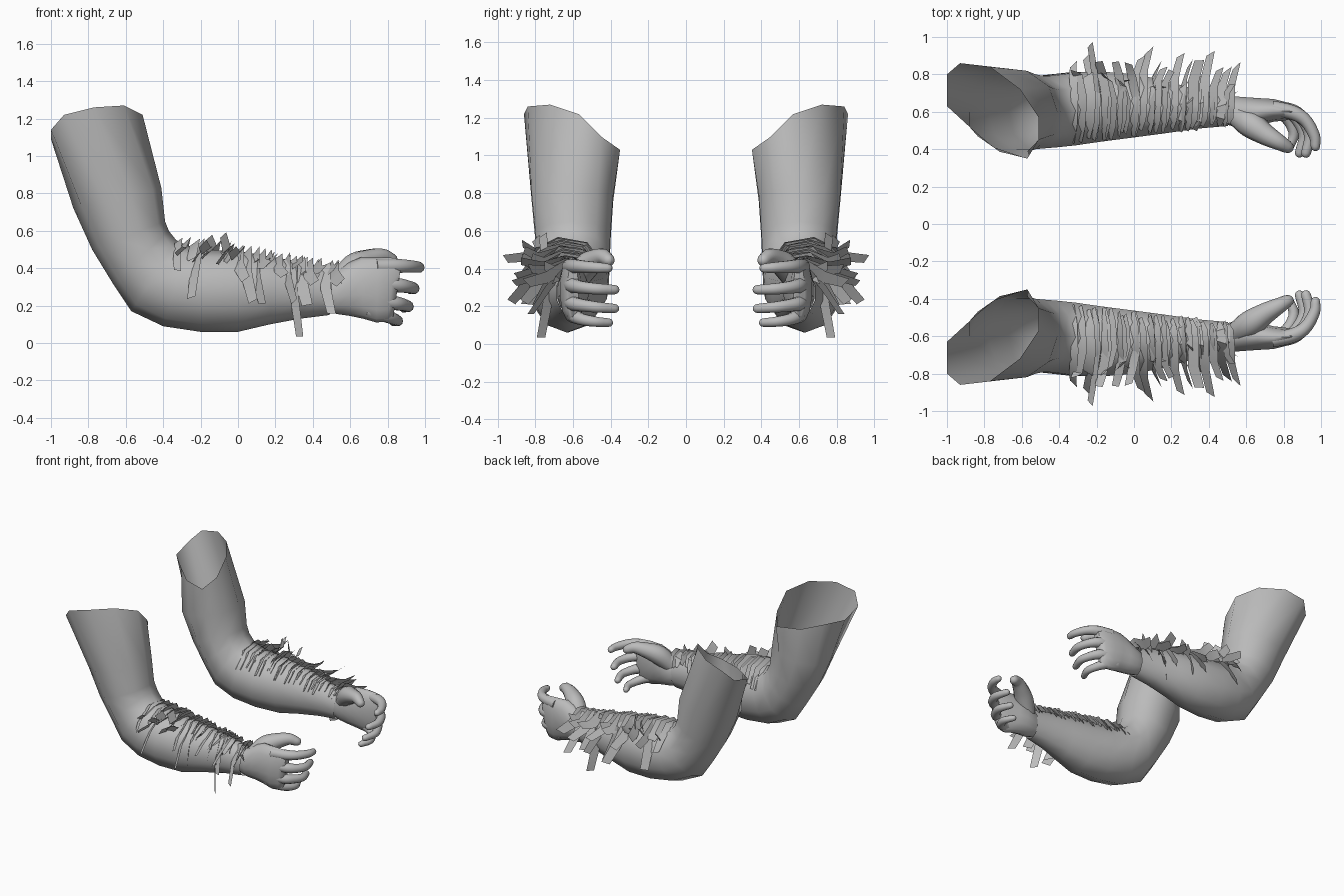
import bpy, bmesh, math, random
from mathutils import Vector

if "Cube" in bpy.data.objects:
    bpy.data.objects.remove(bpy.data.objects["Cube"])

random.seed(4)
grey = bpy.data.materials.new("grey")
grey.diffuse_color = (0.5, 0.5, 0.5, 1)
grey.use_nodes = True
grey.node_tree.nodes["Principled BSDF"].inputs["Base Color"].default_value = grey.diffuse_color


def finish(name, bm, angle=50, recalc=True):
    """Turn a bmesh into a smooth object mirrored to the other side."""
    if recalc:
        bmesh.ops.recalc_face_normals(bm, faces=bm.faces)
    mesh = bpy.data.meshes.new(name)
    bm.to_mesh(mesh)
    bm.free()
    mesh.materials.append(grey)
    ob = bpy.data.objects.new(name, mesh)
    bpy.context.collection.objects.link(ob)
    bpy.ops.object.select_all(action='DESELECT')
    ob.select_set(True)
    bpy.context.view_layer.objects.active = ob
    bpy.ops.object.shade_smooth_by_angle(angle=math.radians(angle))
    mod = ob.modifiers.new("other_side", 'MIRROR')
    mod.use_axis = (False, True, False)
    mod.use_mirror_merge = False
    return ob


def loft(bm, rings, cap_start=False, cap_end=False):
    loops = [[bm.verts.new(p) for p in r] for r in rings]
    n = len(loops[0])
    for a, b in zip(loops, loops[1:]):
        for i in range(n):
            j = (i + 1) % n
            bm.faces.new((a[i], a[j], b[j], b[i]))
    if cap_start:
        bm.faces.new(loops[0][::-1])
    if cap_end:
        bm.faces.new(loops[-1])


def section(x0, z0, x1, z1, y0, y1, n):
    """Ellipse spanning two points of the side outline and a y range."""
    c = Vector(((x0 + x1) / 2, (y0 + y1) / 2, (z0 + z1) / 2))
    u = Vector(((x1 - x0) / 2, 0, (z1 - z0) / 2))
    v = Vector((0, (y1 - y0) / 2, 0))
    return [c + u * math.cos(2 * math.pi * i / n) + v * math.sin(2 * math.pi * i / n)
            for i in range(n)]


def smooth_path(pts, steps=4):
    """Catmull-Rom samples through points of any dimension."""
    p = [Vector(q) for q in pts]
    p = [2 * p[0] - p[1]] + p + [2 * p[-1] - p[-2]]
    out = []
    for i in range(1, len(p) - 2):
        a, b, c, d = p[i - 1:i + 3]
        for k in range(steps):
            t = k / steps
            out.append(0.5 * (2 * b + (c - a) * t + (2 * a - 5 * b + 4 * c - d) * t * t
                              + (3 * b - a - 3 * c + d) * t ** 3))
    return out + [p[-2]]


# arm: slanted open rim, upper arm, elbow and forearm
rim = [(-.51, -.57, 1.22), (-.51, -.45, 1.10), (-.57, -.35, 1.03), (-.75, -.41, 1.03),
       (-.88, -.52, 1.06), (-1, -.63, 1.09), (-1, -.80, 1.14), (-.93, -.86, 1.22),
       (-.77, -.84, 1.26), (-.61, -.72, 1.27)]
outline = [(-.88, .72, -.41, .83, -.83, -.375), (-.78, .50, -.39, .65, -.81, -.39),
           (-.67, .32, -.37, .60, -.80, -.395), (-.57, .17, -.33, .55, -.805, -.40),
           (-.40, .09, -.27, .52, -.82, -.41), (-.20, .06, -.17, .50, -.825, -.43),
           (0, .06, .01, .49, -.81, -.455), (.17, .10, .19, .46, -.77, -.48),
           (.33, .13, .35, .43, -.72, -.505), (.49, .15, .51, .39, -.69, -.52)]
bm = bmesh.new()
loft(bm, [[Vector(p) for p in rim]] + [section(*o, 10) for o in outline])
finish("arm", bm, 60)

# palm with wrist and knuckle end
bm = bmesh.new()
palm = [(.47, .17, .48, .37, -.67, -.535), (.53, .155, .53, .385, -.685, -.52),
        (.60, .145, .59, .43, -.68, -.515), (.67, .13, .66, .46, -.675, -.525),
        (.74, .11, .75, .46, -.67, -.545), (.80, .115, .84, .455, -.65, -.555),
        (.83, .14, .875, .43, -.63, -.57)]
loft(bm, [section(*o, 14) for o in palm], True, True)
finish("palm", bm, 60)


# thumb and fingers: x, y, z, radius along each
def digit(name, pts, n=10):
    path = smooth_path(pts)
    rings = []
    for i, q in enumerate(path):
        a, b = path[max(i - 1, 0)], path[min(i + 1, len(path) - 1)]
        t = (b - a).xyz.normalized()
        v = t.cross(Vector((0, 0, 1))).normalized()
        w = v.cross(t)
        rings.append([q.xyz + (v * math.cos(2 * math.pi * k / n)
                               + w * math.sin(2 * math.pi * k / n)) * q.w for k in range(n)])
    # rounded tip
    tip, r, last = path[-1], path[-1].w, rings[-1]
    for f, s in ((.6, .8), (.95, .35)):
        rings.append([tip.xyz + t * r * f + (p - tip.xyz) * s for p in last])
    bm = bmesh.new()
    loft(bm, rings, True, True)
    finish(name, bm, 60)


digit("thumb", [(.54, -.59, .32, .06), (.62, -.535, .405, .072), (.70, -.48, .445, .058),
                (.77, -.44, .462, .044), (.82, -.412, .445, .034)])
digit("index_finger", [(.74, -.62, .41, .04), (.85, -.595, .412, .039), (.92, -.55, .41, .034),
                       (.965, -.47, .405, .030), (.97, -.415, .402, .025)])
digit("middle_finger", [(.74, -.62, .32, .042), (.85, -.60, .31, .040), (.91, -.55, .30, .034),
                        (.94, -.47, .292, .031), (.92, -.38, .288, .026)])
digit("ring_finger", [(.72, -.62, .235, .042), (.83, -.60, .215, .039), (.88, -.55, .205, .034),
                      (.91, -.47, .195, .030), (.885, -.38, .188, .025)])
digit("little_finger", [(.69, -.61, .175, .04), (.78, -.595, .15, .037), (.83, -.55, .13, .032),
                        (.855, -.48, .118, .028), (.83, -.41, .113, .023)])


# ragged strips draped over the upper, outer side of the forearm
def on_arm(x, deg, k):
    t = (x + .3) / .8
    a = math.radians(deg)
    return Vector((x, -.62 + .02 * t + (.20 - .115 * t) * k * math.cos(a),
                   .30 - .03 * t + (.225 - .10 * t) * k * math.sin(a)))


def strip(bm, x, tip, width, start):
    """Strip whose hand-side edge is raised off the arm."""
    mid = on_arm(x, 135, 1.15) * .65 + tip * .35
    path = [on_arm(x, start, 1.02), on_arm(x, (start + 105) / 2, 1.05),
            on_arm(x, 105, 1.08), mid, tip]
    tilt = math.radians(random.uniform(30, 60))
    rows = []
    for i, p in enumerate(path):
        t = path[min(i + 1, 4)] - path[max(i - 1, 0)]
        t.x *= .3
        out = t.cross(Vector((1, 0, 0))).normalized()
        w = width * (.3, .8, 1, 1, .85)[i]
        d = (Vector((1, 0, 0)) * math.cos(tilt) + out * math.sin(tilt)) * w
        back = t.normalized() * (random.uniform(0, .03) if i == 4 else 0)
        low = .5 if i > 2 else .2
        rows.append((bm.verts.new(p - d * low - back), bm.verts.new(p + d * (1 - low))))
    for a, b in zip(rows, rows[1:]):
        bm.faces.new((a[0], a[1], b[1], b[0]))


bm = bmesh.new()
long_tips = [(-.32, -.82, .50), (-.235, -.97, .45), (-.25, -.90, .24), (-.19, -.88, .54),
             (-.10, -.87, .45), (-.08, -.76, .59), (-.16, -.80, .57), (.04, -.89, .34),
             (.08, -.93, .22), (.13, -.85, .20), (.16, -.84, .42), (.20, -.82, .46),
             (.25, -.91, .36), (.30, -.86, .22), (.33, -.77, .03), (.41, -.92, .32),
             (.37, -.80, .20), (.35, -.88, .44), (.50, -.83, .15), (.55, -.86, .32),
             (.53, -.76, .42), (.46, -.84, .40), (-.03, -.86, .50)]
for tip in long_tips:
    base = tip[0] + (.03 if tip[0] < 0 else -.05)
    strip(bm, base, Vector(tip), random.uniform(.06, .08), random.uniform(25, 50))
# shorter strips filling the gaps
for i in range(11):
    x = -.33 + .82 * i / 10
    tip = on_arm(x + random.uniform(-.02, .05), random.uniform(135, 165), random.uniform(1.15, 1.4))
    strip(bm, x, tip, random.uniform(.05, .07), random.uniform(25, 50))
finish("forearm_strips", bm, 35, False)
